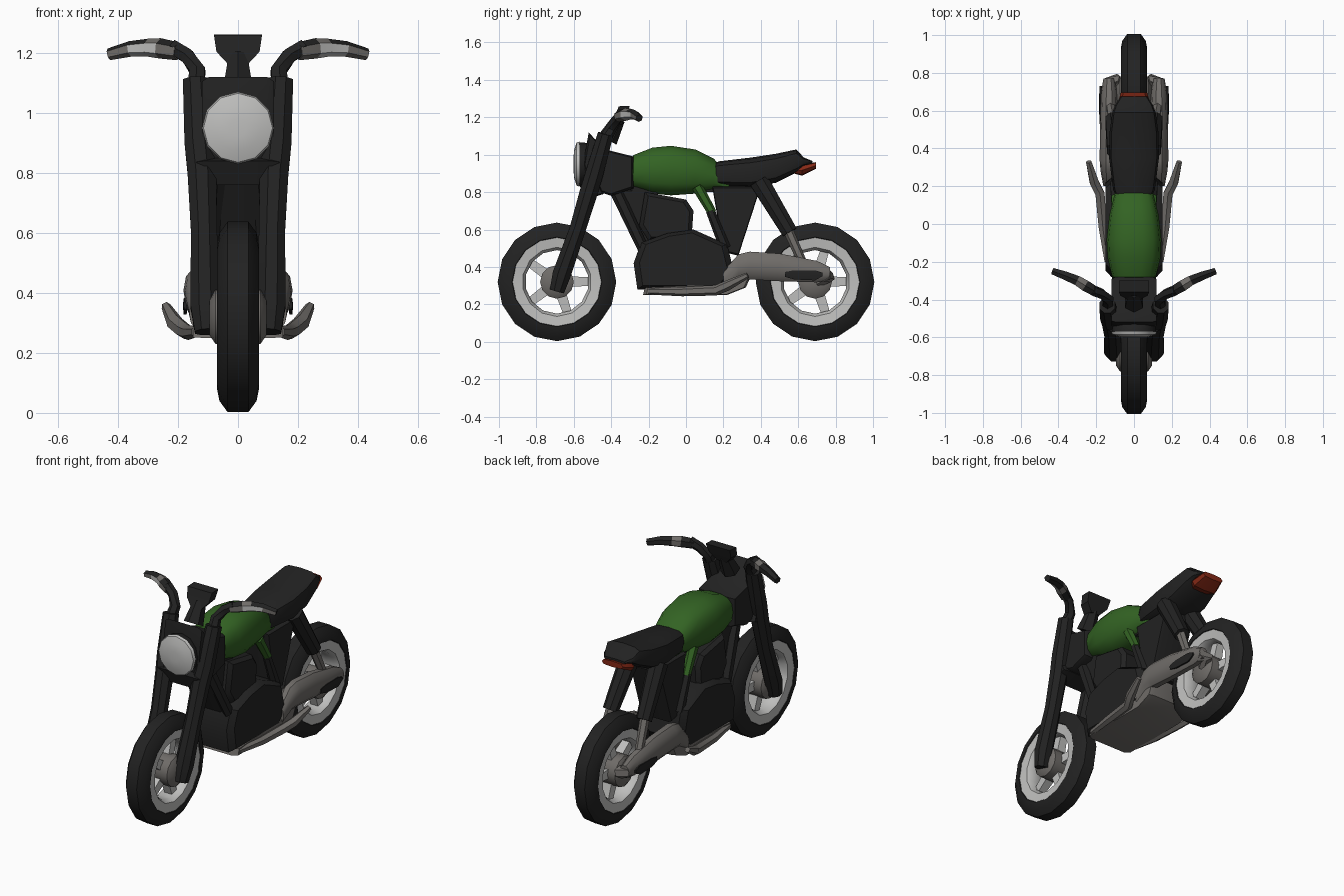
import bpy, bmesh, math
from mathutils import Vector

cube = bpy.data.objects.get("Cube")
if cube:
    bpy.data.objects.remove(cube)


def material(name, r, g, b):
    m = bpy.data.materials.new(name)
    m.use_nodes = True
    m.diffuse_color = (r, g, b, 1)
    m.node_tree.nodes["Principled BSDF"].inputs["Base Color"].default_value = (r, g, b, 1)
    return m


BLACK = material("black", 0.016, 0.016, 0.016)
LIGHT = material("light metal", 0.52, 0.52, 0.51)
GREY = material("warm grey", 0.16, 0.15, 0.14)
GREEN = material("green paint", 0.033, 0.125, 0.017)
RED = material("tail red", 0.24, 0.022, 0.008)


def skin(name, rings, mat, loop=False, angle=35):
    """Bridge a row of equal point rings; cap the ends unless looped."""
    bm = bmesh.new()
    rows = [[bm.verts.new(p) for p in ring] for ring in rings]
    n = len(rows[0])
    pairs = list(zip(rows, rows[1:])) + ([(rows[-1], rows[0])] if loop else [])
    for a, b in pairs:
        for i in range(n):
            j = (i + 1) % n
            bm.faces.new((a[i], a[j], b[j], b[i]))
    if not loop:
        bm.faces.new(rows[0])
        bm.faces.new(rows[-1])
    bmesh.ops.recalc_face_normals(bm, faces=bm.faces)
    me = bpy.data.meshes.new(name)
    bm.to_mesh(me)
    bm.free()
    me.materials.append(mat)
    for f in me.polygons:
        f.use_smooth = True
    me.set_sharp_from_angle(angle=math.radians(angle))
    ob = bpy.data.objects.new(name, me)
    bpy.context.collection.objects.link(ob)
    return ob


def lathe(name, profile, y, z, mat, segs=16, loop=True):
    """Spin an (x, radius) profile about an axle along x."""
    rings = [[(x, y + r * math.sin(k * math.tau / segs), z + r * math.cos(k * math.tau / segs))
              for k in range(segs)] for x, r in profile]
    return skin(name, rings, mat, loop)


def tube(name, path, radii, mat, side=1, sides=8):
    """Tube through path points; side = -1 mirrors it across x."""
    pts = [Vector((p[0] * side, p[1], p[2])) for p in path]
    axis = (pts[-1] - pts[0]).normalized()
    ref = Vector((0, 0, 1)) if abs(axis.z) < 0.7 else Vector((0, 1, 0))
    rings = []
    for i, (p, r) in enumerate(zip(pts, radii)):
        t = (pts[min(i + 1, len(pts) - 1)] - pts[max(i - 1, 0)]).normalized()
        u = t.cross(ref).normalized()
        v = u.cross(t)
        rings.append([p + u * r * math.cos((k + .5) * math.tau / sides)
                      + v * r * math.sin((k + .5) * math.tau / sides) for k in range(sides)])
    return skin(name, rings, mat)


def loft(name, sections, mat, sides=12, power=0.75, x=0):
    """Rounded body along y from (y, low z, high z, half width) sections."""
    def bulge(v):
        return math.copysign(abs(v) ** power, v)
    rings = []
    for y, lo, hi, w in sections:
        rings.append([(x + w * bulge(math.cos(k * math.tau / sides)), y,
                       (lo + hi) / 2 + (hi - lo) / 2 * bulge(math.sin(k * math.tau / sides)))
                      for k in range(sides)])
    return skin(name, rings, mat)


def prism(name, outline, w, mat, inset=0.85):
    """Side outline of (y, z) extruded across x with drawn-in side faces."""
    cy = sum(p[0] for p in outline) / len(outline)
    cz = sum(p[1] for p in outline) / len(outline)
    rings = []
    for f, s in ((-1, inset), (-0.8, 1), (0.8, 1), (1, inset)):
        rings.append([(f * w, cy + (y - cy) * s, cz + (z - cz) * s) for y, z in outline])
    return skin(name, rings, mat)


# Wheels
for end, y in (("front", -0.69), ("rear", 0.69)):
    z = 0.32
    lathe(end + "_tyre", [(-.035, .317), (.035, .317), (.062, .28), (.07, .24),
                          (.05, .225), (-.05, .225), (-.07, .24), (-.062, .28)], y, z, BLACK)
    lathe(end + "_rim", [(-.067, .246), (-.06, .185), (-.035, .17), (.035, .17),
                         (.06, .185), (.067, .246)], y, z, LIGHT, 14)
    lathe(end + "_hub", [(-.095, .06), (-.075, .09), (.075, .09), (.095, .06)],
          y, z, GREY, 12, False)
    for k in range(5):
        a = k * math.tau / 5 + 0.3
        s, c = math.sin(a), math.cos(a)
        tube(f"{end}_spoke_{k}", [(0, y + .06 * s, z + .06 * c), (0, y + .19 * s, z + .19 * c)],
             [.04, .032], LIGHT, sides=4)

for label, s in (("left", 1), ("right", -1)):
    # Fork legs and handlebars
    tube(label + "_fork", [(.105, -.69, .27), (.11, -.665, .36), (.113, -.58, .6), (.12, -.52, .8),
                           (.13, -.49, .9), (.142, -.43, 1.11)],
         [.042, .053, .047, .052, .052, .045], BLACK, s)
    tube(label + "_handlebar", [(.145, -.45, 1.05), (.135, -.4, 1.14), (.17, -.37, 1.19),
                                (.22, -.35, 1.22)], [.035, .03, .028, .028], BLACK, s, 6)
    grip = tube(label + "_grip", [(.2, -.36, 1.205), (.26, -.325, 1.215), (.3, -.3, 1.217),
                                  (.36, -.275, 1.213), (.43, -.25, 1.195)],
                [.03, .034, .03, .026, .02], BLACK, s, 6)
    # Bare metal at the elbow, worn grey on the front of the grip
    grip.data.materials.append(LIGHT)
    grip.data.materials.append(GREY)
    for f in grip.data.polygons:
        if f.normal.y < 0.2 and f.normal.z < 0.75:
            f.material_index = 1 if 0.26 < abs(f.center.x) < 0.36 else 2
        elif 0.26 < abs(f.center.x) < 0.3:
            f.material_index = 2

    # Rear suspension, swingarm and foot rests
    tube(label + "_shock", [(.09, .39, .86), (.11, .555, .585)], [.056, .045], BLACK, s)
    tube(label + "_shock_rod", [(.11, .54, .61), (.125, .62, .43)], [.028, .024], GREY, s, 6)
    loft(label + "_swingarm", [(.2, .28, .38, .03), (.28, .33, .47, .045), (.34, .33, .485, .05),
                               (.5, .32, .475, .048), (.7, .315, .435, .042), (.77, .33, .4, .03)],
         GREY, 10, .9, x=.132 * s)
    loft(label + "_swingarm_slot", [(.53, .345, .375, .006), (.58, .33, .385, .008),
                                    (.69, .325, .385, .008), (.73, .35, .37, .006)],
         BLACK, 6, x=.176 * s)
    tube(label + "_axle_link", [(.14, .74, .36), (.1, .765, .35), (.08, .7, .32)],
         [.04, .035, .03], GREY, s, 6)
    tube(label + "_foot_rest", [(.14, -.2, .27), (.165, -.02, .268), (.18, .16, .275),
                                (.21, .22, .3), (.24, .33, .355)],
         [.018, .025, .028, .028, .016], GREY, s, 6)
    tube(label + "_frame_strut", [(.09, .06, .83), (.1, .14, .69)], [.03, .024], GREEN, s, 6)
    tube(label + "_lower_strut", [(.1, .13, .7), (.1, .21, .5)], [.024, .03], BLACK, s, 6)
    tube(label + "_down_tube", [(.06, -.38, .82), (.1, -.23, .5)], [.035, .03], BLACK, s, 6)

# Steering head, headlight and gauge
prism("steering_head", [(-.52, 1.12), (-.44, 1.03), (-.28, .99), (-.28, .82), (-.4, .78),
                        (-.52, .82), (-.55, .95)], .12, BLACK, inset=.92)
prism("fork_bridge", [(-.57, .84), (-.47, .86), (-.44, .79), (-.54, .76)], .14, BLACK)


def disc(y, r):
    return [(r * math.cos(k * math.tau / 12), y, .95 + r * math.sin(k * math.tau / 12))
            for k in range(12)]


skin("headlight_shell", [disc(-.46, .07), disc(-.52, .112), disc(-.575, .117)], BLACK)
skin("headlight_lens", [disc(-.57, .12), disc(-.585, .115), disc(-.598, .075), disc(-.602, .03)],
     LIGHT)
tube("gauge_stem", [(0, -.42, 1.08), (0, -.36, 1.19)], [.055, .035], BLACK, sides=6)
skin("gauge", [[(sx * w, y + d, z + .04 * d) for sx, d in
                ((-1, -.03), (1, -.03), (1, .03), (-1, .03))]
               for w, y, z in ((.03, -.37, 1.16), (.072, -.35, 1.205), (.08, -.33, 1.26))], BLACK)

# Tank, seat and tail light
loft("fuel_tank", [(-.31, .84, .95, .07), (-.28, .82, 1.0, .115), (-.18, .79, 1.04, .14),
                   (-.08, .78, 1.05, .145), (.05, .79, 1.03, .13), (.15, .805, .98, .105),
                   (.23, .81, .87, .085)], GREEN, 14)
loft("seat", [(.1, .85, .94, .07), (.18, .83, .965, .11), (.35, .825, .985, .132),
              (.48, .85, 1.005, .13), (.59, .905, 1.028, .115), (.63, .94, .985, .1),
              (.675, .95, .967, .07)], BLACK, 12, .6)
loft("tail_light", [(.575, .9, .925, .06), (.62, .888, .945, .09), (.695, .925, .96, .07)],
     RED, 8, .6)

# Engine, frame and belly plate
prism("engine_block", [(-.26, .28), (.2, .28), (.26, .36), (.22, .52), (.04, .6), (-.1, .58),
                       (-.24, .53), (-.28, .42)], .15, BLACK, inset=.88)
prism("cylinder", [(-.2, .54), (.03, .56), (.04, .7), (0, .76), (-.22, .8), (-.25, .62)],
      .11, BLACK)
prism("front_frame", [(-.4, .81), (-.15, .82), (-.14, .56), (-.25, .5)], .07, BLACK, inset=.95)
prism("top_frame", [(-.3, .86), (-.3, .8), (.4, .8), (.4, .86)], .07, BLACK, inset=.97)
prism("rear_frame", [(.14, .83), (.4, .83), (.28, .46), (.2, .48)], .1, BLACK, inset=.95)
prism("belly_plate", [(-.23, .25), (.22, .25), (.32, .29), (.36, .38), (.24, .31), (-.22, .29)],
      .15, GREY, inset=.95)
